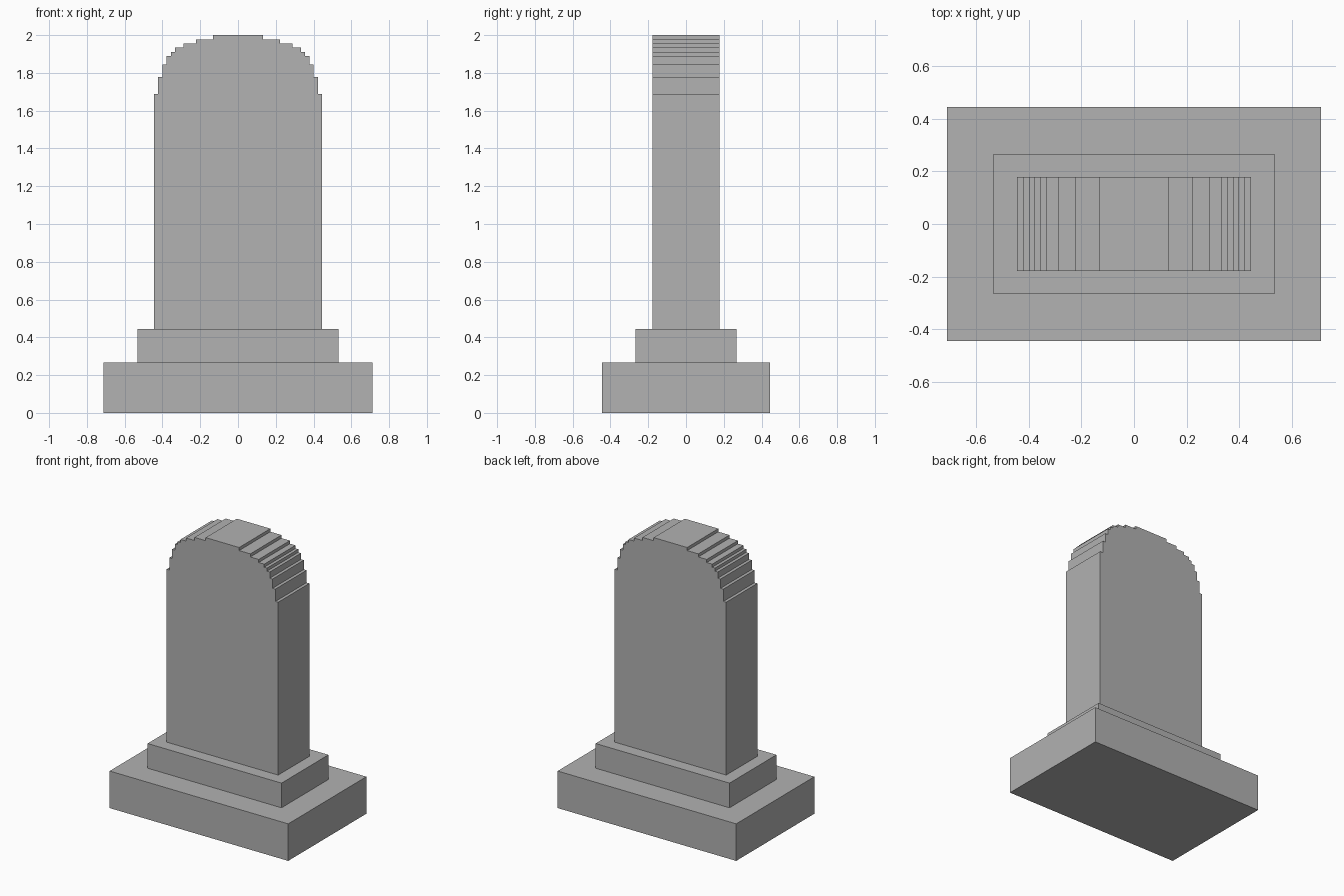
import bpy
import bmesh

cube = bpy.data.objects.get("Cube")
if cube:
    bpy.data.objects.remove(cube, do_unlink=True)

U = 2 / 90  # one block unit

stone = bpy.data.materials.new("grey stone")
stone.use_nodes = True
grey = (0.445, 0.445, 0.445, 1)
stone.diffuse_color = grey
stone.node_tree.nodes["Principled BSDF"].inputs["Base Color"].default_value = grey


def extruded(name, outline, half_depth):
    """Extrude an x-z outline, given in block units, along y."""
    bm = bmesh.new()
    face = bm.faces.new([bm.verts.new((x * U, -half_depth * U, z * U)) for x, z in outline])
    result = bmesh.ops.extrude_face_region(bm, geom=[face])
    verts = [g for g in result["geom"] if isinstance(g, bmesh.types.BMVert)]
    bmesh.ops.translate(bm, verts=verts, vec=(0, 2 * half_depth * U, 0))
    bmesh.ops.recalc_face_normals(bm, faces=bm.faces)
    mesh = bpy.data.meshes.new(name)
    bm.to_mesh(mesh)
    bm.free()
    mesh.materials.append(stone)
    obj = bpy.data.objects.new(name, mesh)
    bpy.context.collection.objects.link(obj)
    return obj


def block(name, half_width, half_depth, bottom, top):
    w = half_width
    extruded(name, [(-w, bottom), (w, bottom), (w, top), (-w, top)], half_depth)


# Two-tier base
block("base", 32, 20, 0, 12)
block("plinth", 24, 12, 12, 20)

# Upright slab with a stepped, rounded top: (half width, height) of each step
steps = [(20, 76), (19, 80), (18, 83), (17, 85), (16, 86),
         (15, 87), (13, 88), (10, 89), (6, 90)]
right_side = []
z = 20
for half_width, top in steps:
    right_side += [(half_width, z), (half_width, top)]
    z = top
left_side = [(-x, z) for x, z in reversed(right_side)]
extruded("headstone", right_side + left_side, 8)
